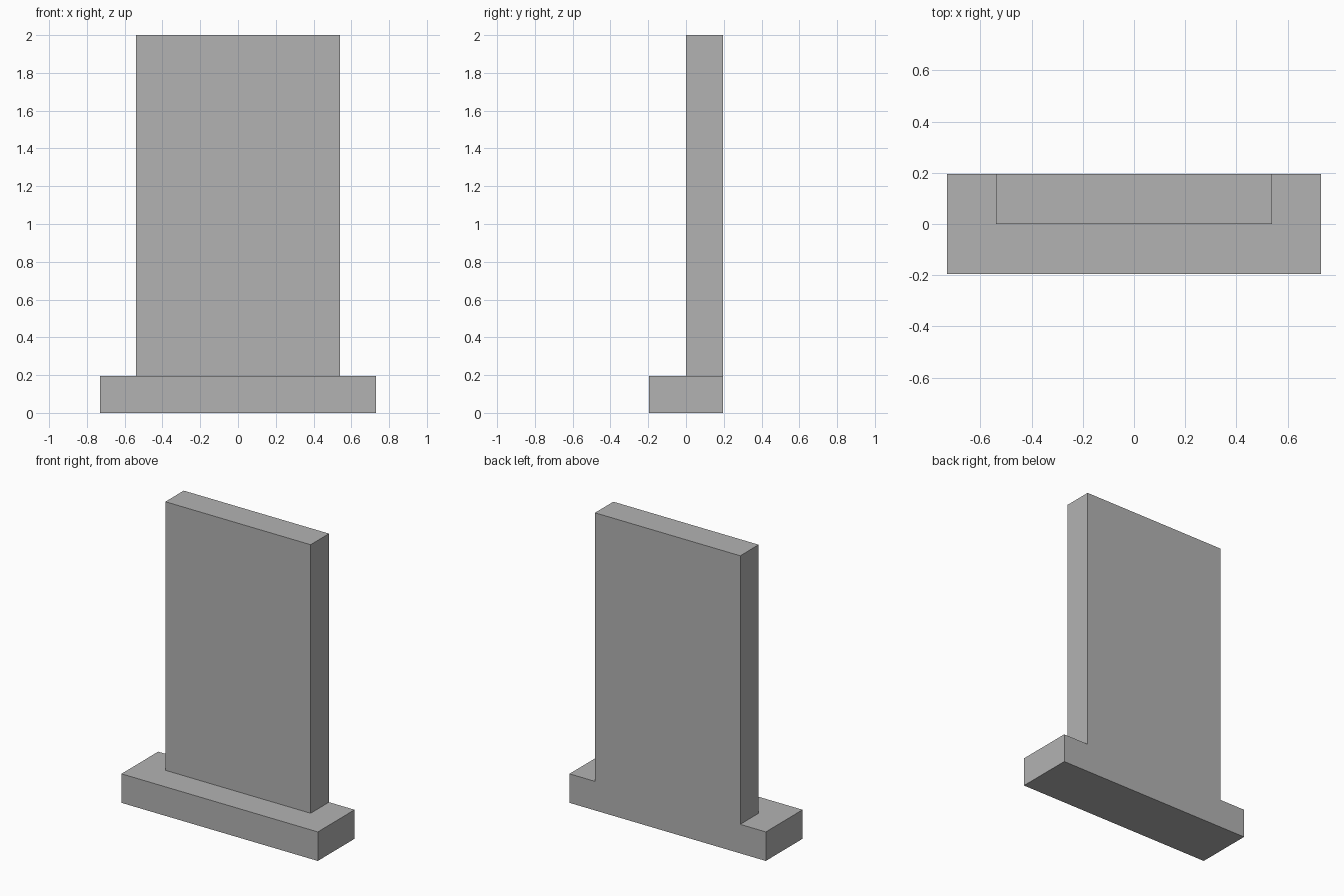
import bpy

default = bpy.data.objects.get("Cube")
if default:
    bpy.data.objects.remove(default, do_unlink=True)

# Plain grey used on every part
GREY = (0.45, 0.45, 0.45, 1.0)
grey = bpy.data.materials.new("plain_grey")
grey.use_nodes = True
grey.diffuse_color = GREY
grey.node_tree.nodes["Principled BSDF"].inputs["Base Color"].default_value = GREY


def box(name, low, high):
    """Add a sharp-edged box between two opposite corners."""
    centre = [(a + b) / 2 for a, b in zip(low, high)]
    bpy.ops.mesh.primitive_cube_add(size=1, location=centre)
    obj = bpy.context.object
    obj.name = obj.data.name = name
    obj.scale = [b - a for a, b in zip(low, high)]
    bpy.ops.object.transform_apply(location=False, rotation=False, scale=True)
    obj.data.materials.append(grey)
    return obj


BASE_HALF_WIDTH = 0.73
SLAB_HALF_WIDTH = 0.54
THICKNESS = 0.195
HEIGHT = 2.0

# Low plinth
box("base", (-BASE_HALF_WIDTH, -THICKNESS, 0), (BASE_HALF_WIDTH, THICKNESS, THICKNESS))

# Upright slab, flush with the back of the plinth
box("upright_slab", (-SLAB_HALF_WIDTH, 0, THICKNESS), (SLAB_HALF_WIDTH, THICKNESS, HEIGHT))
